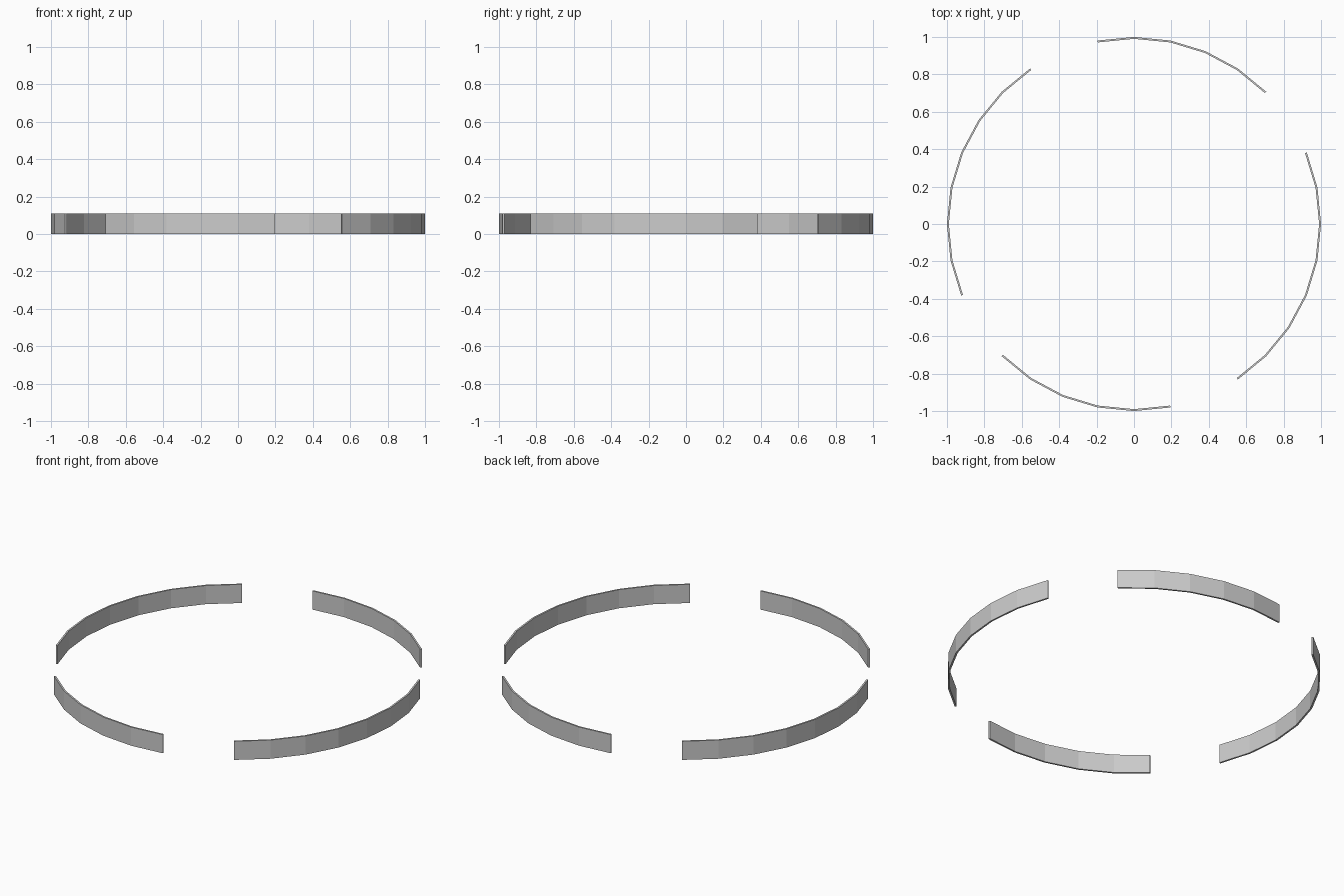
import bpy, bmesh, math

if "Cube" in bpy.data.objects:
    bpy.data.objects.remove(bpy.data.objects["Cube"])

SIDES, OUTER, INNER, HEIGHT = 32, 1.0, 0.99, 0.11


def arc_band(name, start, count):
    """Thin upright band following `count` sides of a 32-sided ring."""
    bm = bmesh.new()
    rings = []
    for i in range(start, start + count + 1):
        a = 2 * math.pi * i / SIDES
        c, s = math.cos(a), math.sin(a)
        rings.append([bm.verts.new((r * c, r * s, z)) for r, z in
                      ((OUTER, 0), (OUTER, HEIGHT), (INNER, HEIGHT), (INNER, 0))])
    for p, q in zip(rings, rings[1:]):
        for k in range(4):
            n = (k + 1) % 4
            bm.faces.new((p[k], q[k], q[n], p[n]))
    # end caps
    bm.faces.new(rings[0])
    bm.faces.new(rings[-1][::-1])
    bmesh.ops.recalc_face_normals(bm, faces=bm.faces[:])
    me = bpy.data.meshes.new(name)
    bm.to_mesh(me)
    bm.free()
    bpy.context.collection.objects.link(bpy.data.objects.new(name, me))


# Two short and two long curved bands with gaps between them
for name, start, count in (("back_band", 4, 5), ("left_band", 11, 7),
                           ("front_band", 20, 5), ("right_band", 27, 7)):
    arc_band(name, start, count)
